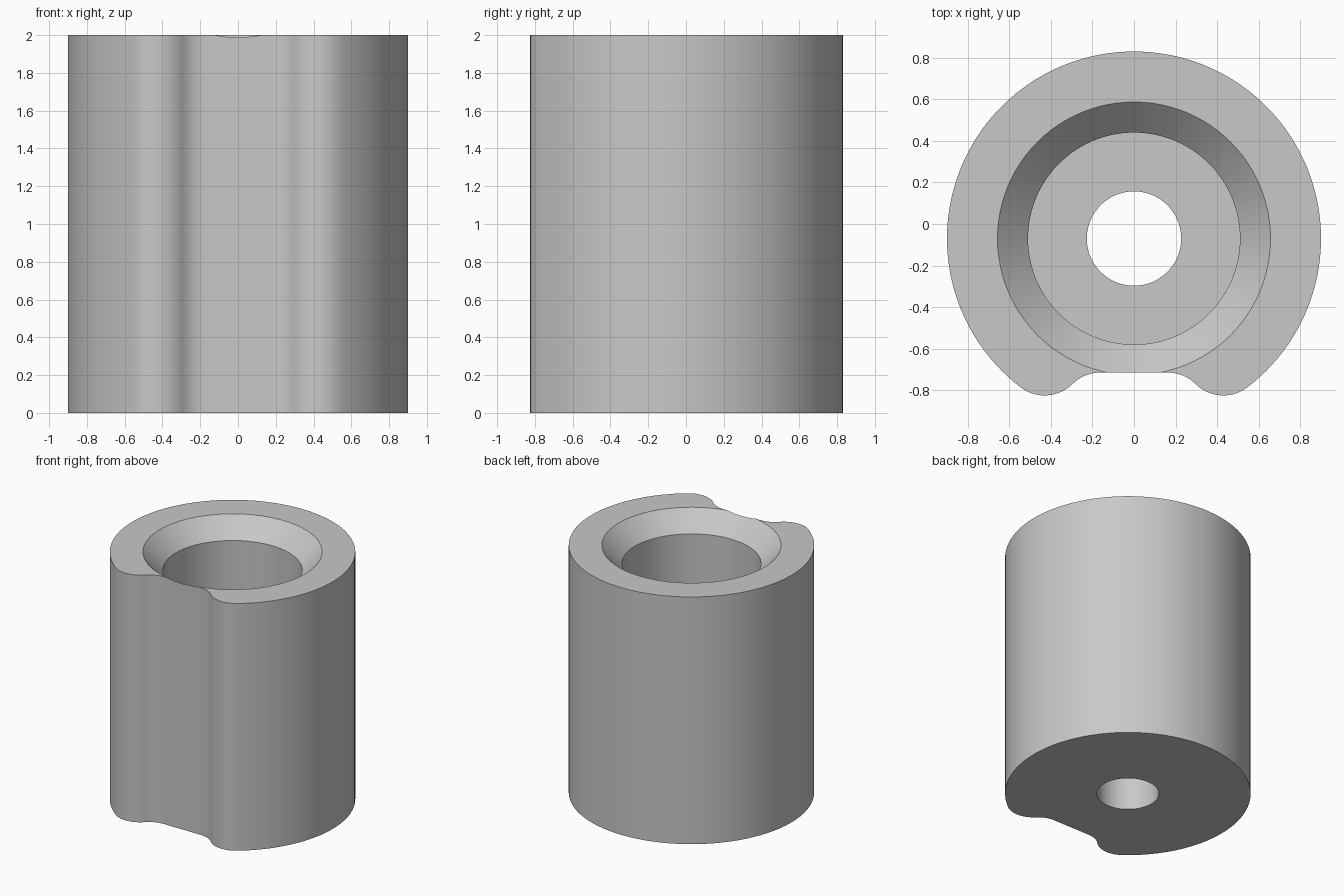
import bpy, bmesh, math
from mathutils import Matrix

if "Cube" in bpy.data.objects:
    bpy.data.objects.remove(bpy.data.objects["Cube"])

CY = -0.07            # axis of the cylinder and its bore
H = 2.0

grey = bpy.data.materials.new("plain grey")
grey.diffuse_color = (0.58, 0.58, 0.58, 1)
grey.use_nodes = True
grey.node_tree.nodes["Principled BSDF"].inputs["Base Color"].default_value = grey.diffuse_color


def arc(cx, cy, r, a0, a1, n):
    """Points on an arc, angles in degrees, both ends included."""
    return [(cx + r * math.cos(math.radians(a0 + (a1 - a0) * i / n)),
             cy + r * math.sin(math.radians(a0 + (a1 - a0) * i / n)))
            for i in range(n + 1)]


def make_object(name, bm):
    bmesh.ops.recalc_face_normals(bm, faces=bm.faces[:])
    mesh = bpy.data.meshes.new(name)
    bm.to_mesh(mesh)
    bm.free()
    mesh.materials.append(grey)
    ob = bpy.data.objects.new(name, mesh)
    bpy.context.collection.objects.link(ob)
    return ob


# Body outline: big arc, rounded lobe, concave fillet, flat; right half mirrored
lobe = arc(-0.43, -0.635, 0.19, 232.7, 314.7, 14)
fillet = arc(-0.163, -0.905, 0.19, 134.7, 90, 10)
left = lobe[1:] + fillet[1:]
right = [(-x, y) for x, y in reversed(left)]
outline = arc(0, CY, 0.9, -52.7, 232.7, 110) + left + right

bm = bmesh.new()
base = bm.faces.new([bm.verts.new((x, y, 0)) for x, y in outline])
ext = bmesh.ops.extrude_face_region(bm, geom=[base], use_keep_orig=True)
top = [v for v in ext["geom"] if isinstance(v, bmesh.types.BMVert)]
bmesh.ops.translate(bm, verts=top, vec=(0, 0, H))
body = make_object("notched_sleeve", bm)

# Bore cutter: through hole, wide bore and 45 degree countersink, as a lathe
profile = [(0, -0.2), (0.227, -0.2), (0.227, 0.5), (0.51, 0.5),
           (0.51, H - 0.147), (0.757, H + 0.1), (0, H + 0.1)]
bm = bmesh.new()
verts = [bm.verts.new((r, 0, z)) for r, z in profile]
edges = [bm.edges.new(p) for p in zip(verts, verts[1:])]
bmesh.ops.spin(bm, geom=verts + edges, cent=(0, 0, 0), axis=(0, 0, 1),
               angle=2 * math.pi, steps=96)
bmesh.ops.remove_doubles(bm, verts=bm.verts[:], dist=1e-5)
bmesh.ops.transform(bm, matrix=Matrix.Translation((0, CY, 0)), verts=bm.verts[:])
cutter = make_object("bore_cutter", bm)
cutter.hide_render = True

# Cut the bore, then drop the cutter
mod = body.modifiers.new("bore", "BOOLEAN")
mod.operation = "DIFFERENCE"
mod.solver = "EXACT"
mod.object = cutter
bpy.context.view_layer.objects.active = body
body.select_set(True)
cutter.select_set(False)
bpy.ops.object.modifier_apply(modifier=mod.name)
bpy.data.objects.remove(cutter)

bpy.ops.object.shade_smooth_by_angle(angle=math.radians(30))
